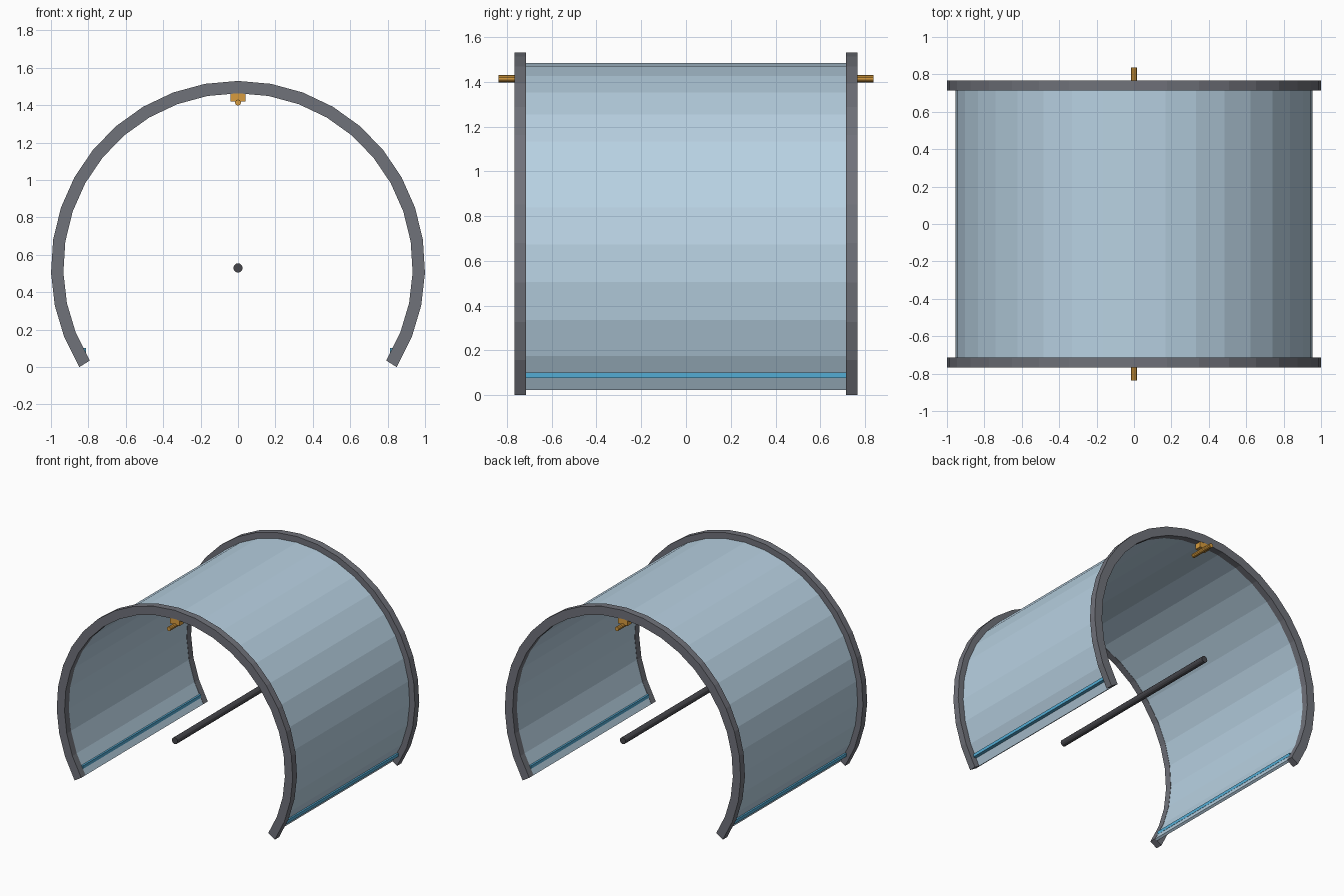
import bpy, bmesh
from math import sin, cos, radians, pi

cube = bpy.data.objects.get("Cube")
if cube:
    bpy.data.objects.remove(cube, do_unlink=True)

AXIS_Z = 0.53        # height of the arch axis
HALF_ANGLE = 122     # arch sweep either side of the top, degrees
SEGMENTS = 24


def make_material(name, srgb):
    linear = [(c / 255 / 12.92) if c < 11 else ((c / 255 + 0.055) / 1.055) ** 2.4 for c in srgb]
    mat = bpy.data.materials.new(name)
    mat.use_nodes = True
    mat.diffuse_color = (*linear, 1)
    mat.node_tree.nodes["Principled BSDF"].inputs["Base Color"].default_value = (*linear, 1)
    return mat


GREY = make_material("frame grey", (112, 114, 122))
PALE = make_material("pale blue panel", (184, 209, 226))
BLUE = make_material("strip blue", (84, 172, 212))
BRASS = make_material("brass orange", (216, 156, 62))
DARK = make_material("dark rod", (70, 70, 75))


def finish(name, bm, mat):
    bmesh.ops.recalc_face_normals(bm, faces=bm.faces)
    mesh = bpy.data.meshes.new(name)
    bm.to_mesh(mesh)
    bm.free()
    mesh.materials.append(mat)
    obj = bpy.data.objects.new(name, mesh)
    bpy.context.collection.objects.link(obj)
    return obj


def arch(name, inner, outer, y0, y1, mat):
    """Sweep a rectangular section around the arch axis."""
    bm = bmesh.new()
    loops = []
    for i in range(SEGMENTS + 1):
        a = radians(-HALF_ANGLE + 2 * HALF_ANGLE * i / SEGMENTS)
        section = [(inner, y0), (outer, y0), (outer, y1), (inner, y1)]
        loops.append([bm.verts.new((r * sin(a), y, AXIS_Z + r * cos(a))) for r, y in section])
    for a, b in zip(loops, loops[1:]):
        for k in range(4):
            n = (k + 1) % 4
            bm.faces.new((a[k], a[n], b[n], b[k]))
    bm.faces.new(loops[0])
    bm.faces.new(loops[-1])
    return finish(name, bm, mat)


def box(name, centre, size, mat):
    bm = bmesh.new()
    bmesh.ops.create_cube(bm, size=1)
    for v in bm.verts:
        v.co = [c + s * p for c, s, p in zip(centre, size, v.co)]
    return finish(name, bm, mat)


def rod(name, centre, radius, length, sides, mat):
    bpy.ops.mesh.primitive_cylinder_add(vertices=sides, radius=radius, depth=length,
                                        location=centre, rotation=(pi / 2, 0, 0))
    obj = bpy.context.object
    obj.name = name
    obj.data.materials.append(mat)
    return obj


# Curved panel and central rod
arch("curved_panel", 0.936, 0.955, -0.715, 0.715, PALE)
rod("centre_rod", (0, 0, AXIS_Z), 0.025, 1.53, 12, DARK)

# End rings, each with a block and pin under its crown
for side, y in (("front", -0.74), ("back", 0.74)):
    arch(side + "_ring", 0.934, 1.0, y - 0.026, y + 0.026, GREY)
    box(side + "_pin_block", (0, y, 1.445), (0.08, 0.05, 0.05), BRASS)
    rod(side + "_pin", (0, y, 1.414), 0.016, 0.195, 10, BRASS)

# Strips along the lower edges, passing through the panel
for side, x in (("left", 0.838), ("right", -0.838)):
    box(side + "_edge_strip", (x, 0, 0.089), (0.048, 1.43, 0.024), BLUE)
